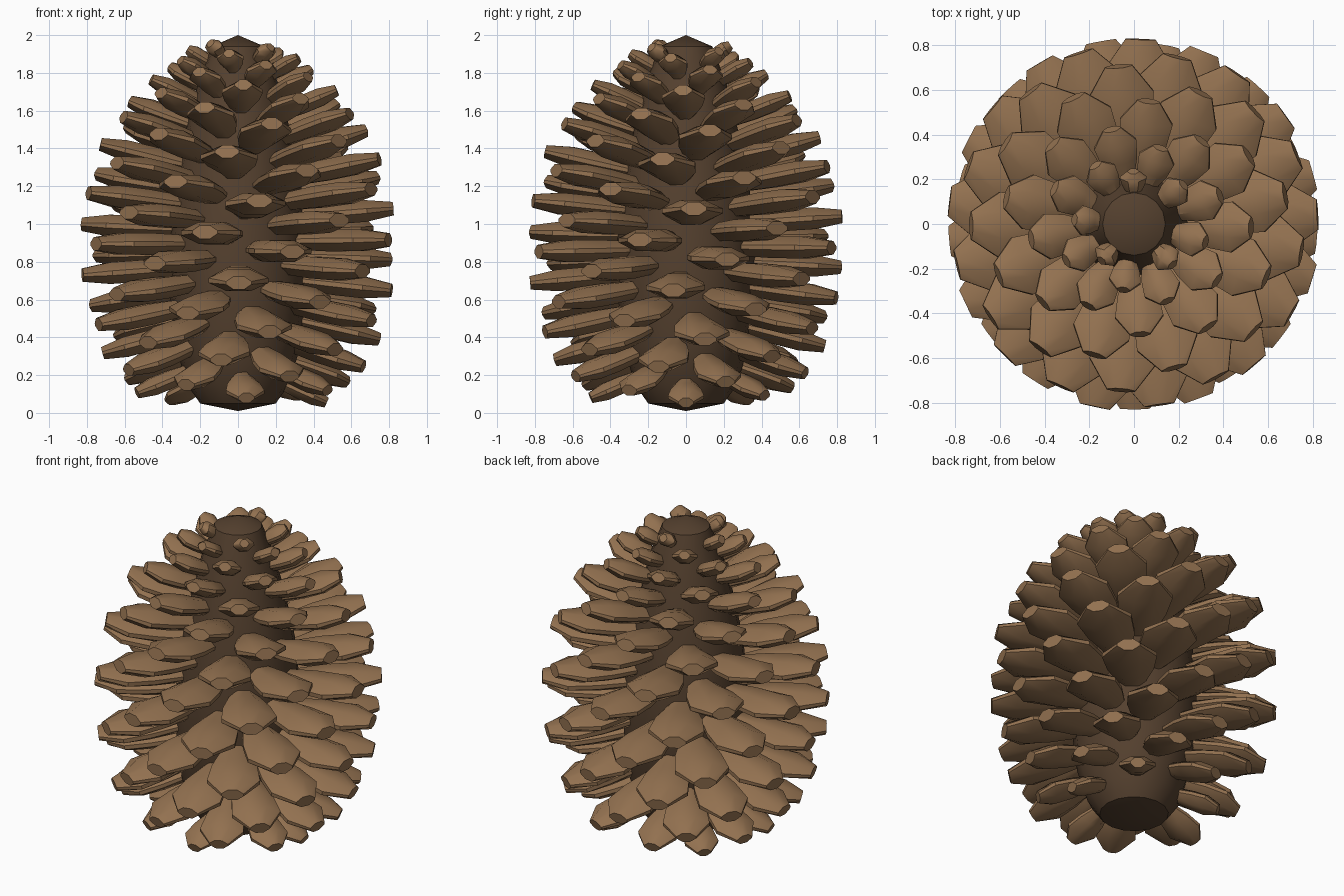
import bpy, bmesh, math
from mathutils import Vector

if "Cube" in bpy.data.objects:
    bpy.data.objects.remove(bpy.data.objects["Cube"])

COUNT = 110
GOLDEN = math.radians(137.508)

# radius, height of the central core
CORE = [(0.20, 0.05), (0.27, 0.15), (0.33, 0.35), (0.365, 0.65), (0.365, 0.9),
        (0.335, 1.2), (0.275, 1.5), (0.21, 1.75), (0.14, 1.94)]
# position along the cone (0-1), radius reached by the scale tips
TIPS = [(0, 0.47), (0.05, 0.57), (0.1, 0.66), (0.2, 0.76), (0.33, 0.825), (0.45, 0.835),
        (0.55, 0.81), (0.65, 0.74), (0.75, 0.63), (0.85, 0.47), (0.93, 0.34), (1, 0.22)]


def lerp_table(table, x):
    for (x0, y0), (x1, y1) in zip(table, table[1:]):
        if x <= x1:
            return y0 + (y1 - y0) * (x - x0) / (x1 - x0)
    return table[-1][1]


def material(name, color):
    m = bpy.data.materials.new(name)
    m.diffuse_color = (*color, 1)
    m.use_nodes = True
    m.node_tree.nodes["Principled BSDF"].inputs["Base Color"].default_value = m.diffuse_color
    return m


def finish(bm, name, mat, angle):
    bmesh.ops.recalc_face_normals(bm, faces=bm.faces)
    me = bpy.data.meshes.new(name)
    bm.to_mesh(me)
    bm.free()
    ob = bpy.data.objects.new(name, me)
    bpy.context.collection.objects.link(ob)
    me.materials.append(mat)
    bpy.ops.object.select_all(action='DESELECT')
    ob.select_set(True)
    bpy.context.view_layer.objects.active = ob
    bpy.ops.object.shade_smooth_by_angle(angle=math.radians(angle))


def skin(bm, rings):
    """Join successive closed rings of vertices with quads."""
    for a, b in zip(rings, rings[1:]):
        for k in range(len(a)):
            n = (k + 1) % len(a)
            bm.faces.new((a[k], a[n], b[n], b[k]))


# Core: egg-shaped lathe with pointed ends
bm = bmesh.new()
SIDES = 16
rings = [[bm.verts.new((r * math.cos(2 * math.pi * k / SIDES),
                        r * math.sin(2 * math.pi * k / SIDES), z))
          for k in range(SIDES)] for r, z in CORE]
skin(bm, rings)
for ring, z in ((rings[0], 0.01), (rings[-1], 2.0)):
    tip = bm.verts.new((0, 0, z))
    for k in range(SIDES):
        bm.faces.new((ring[k], ring[(k + 1) % SIDES], tip))
finish(bm, "core", material("core_brown", (0.09, 0.052, 0.028)), 40)

# Scales: woody wedges placed along a golden-angle spiral
SECTION = [(1, -0.2), (1, 0.2), (0.4, 0.9), (-0.4, 0.9),
           (-1, 0.2), (-1, -0.2), (-0.4, -0.9), (0.4, -0.9)]
STATIONS = [(0, 0.45, 0.8), (0.4, 0.85, 1), (0.72, 1, 1), (1, 0.42, 0.62)]
core_by_height = [(z, r) for r, z in CORE]
bm = bmesh.new()
for i in range(COUNT):
    t = i / (COUNT - 1)
    z0 = 0.16 + 1.74 * t
    tilt = math.radians(-24 + 57 * t)
    r0 = lerp_table(core_by_height, z0) * 0.85
    length = (lerp_table(TIPS, t) - r0) / math.cos(tilt)
    half_w = 0.03 + 0.25 * length
    half_t = 0.035 + 0.055 * length
    a = i * GOLDEN
    radial = Vector((math.cos(a), math.sin(a), 0))
    side = Vector((-math.sin(a), math.cos(a), 0))
    up = Vector((0, 0, 1))
    along = radial * math.cos(tilt) + up * math.sin(tilt)
    normal = up * math.cos(tilt) - radial * math.sin(tilt)
    root = radial * r0 + up * z0
    rings = [[bm.verts.new(root + along * (u * length) + side * (x * w * half_w)
                           + normal * (y * h * half_t)) for x, y in SECTION]
             for u, w, h in STATIONS]
    skin(bm, rings)
    bm.faces.new(rings[0])
    bm.faces.new(rings[-1])
finish(bm, "scales", material("scale_brown", (0.29, 0.165, 0.08)), 40)
